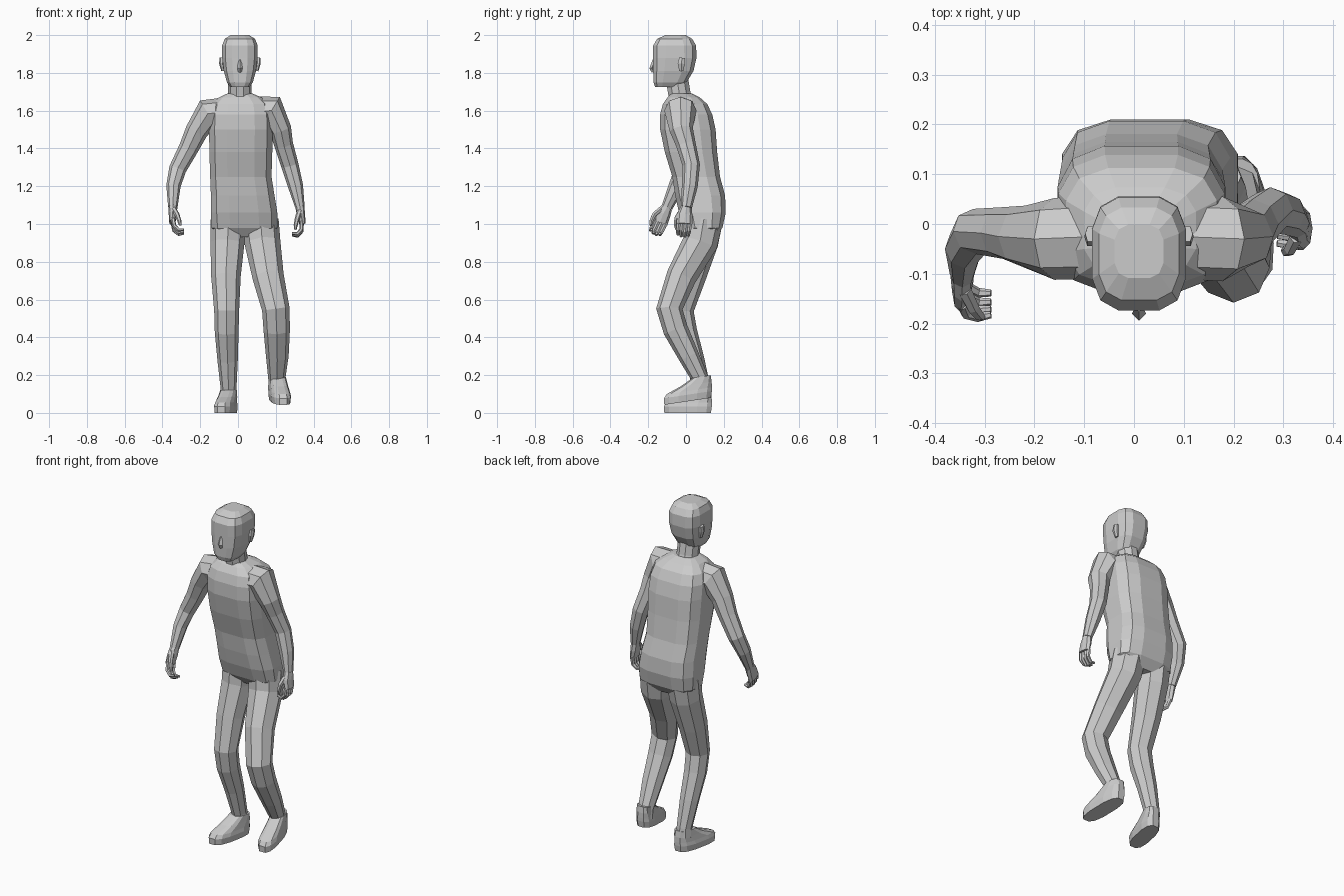
import bpy, bmesh
from math import sin, cos, tau
from mathutils import Vector as V


def skin(name, rings):
    """Bridge a list of vertex rings into a closed flat-shaded mesh."""
    bm = bmesh.new()
    loops = [[bm.verts.new(p) for p in r] for r in rings]
    n = len(loops[0])
    for a, b in zip(loops, loops[1:]):
        for i in range(n):
            j = (i + 1) % n
            bm.faces.new((a[i], a[j], b[j], b[i]))
    bm.faces.new(loops[0][::-1])
    bm.faces.new(loops[-1])
    bmesh.ops.recalc_face_normals(bm, faces=bm.faces)
    me = bpy.data.meshes.new(name)
    bm.to_mesh(me)
    bm.free()
    ob = bpy.data.objects.new(name, me)
    bpy.context.collection.objects.link(ob)
    return ob


def power(c, e):
    return abs(c) ** (2 / e) * (1 if c > 0 else -1)


def stack(name, rows, e=3, n=12, shift=0, slope=0):
    """Horizontal rings: (z, x centre, half width, y front, y back)."""
    rings = []
    for z, x, w, y0, y1 in rows:
        ring = []
        for i in range(n):
            a = tau * (i + .5) / n
            y = (y0 + y1) / 2 + (y1 - y0) / 2 * power(sin(a), e)
            ring.append((x + w * power(cos(a), e) + shift * (y - .08), y, z + slope * y))
        rings.append(ring)
    return skin(name, rings)


def limb(name, rows, n=8, ref=V((0, 1, 0))):
    """Rings across a path: (x, y, z, width radius, depth radius)."""
    pts = [V(r[:3]) for r in rows]
    rings = []
    for k, r in enumerate(rows):
        a = pts[k] - pts[k - 1] if k else pts[1] - pts[0]
        b = pts[k + 1] - pts[k] if k + 1 < len(pts) else a
        t = (a.normalized() + b.normalized()).normalized()
        v = (ref - t * ref.dot(t)).normalized()
        u = v.cross(t)
        rings.append([pts[k] + u * (r[3] * cos(tau * i / n)) + v * (r[-1] * sin(tau * i / n))
                      for i in range(n)])
    return skin(name, rings)


# Torso
stack("torso", [
    (.93, .035, .12, .03, .155), (.98, .035, .178, -.01, .195),
    (1.06, .032, .18, -.04, .213), (1.15, .025, .172, -.06, .21),
    (1.25, .015, .166, -.075, .183), (1.38, .015, .17, -.115, .168),
    (1.50, .015, .172, -.14, .16), (1.58, .015, .17, -.14, .142),
    (1.635, .015, .155, -.125, .115), (1.67, .012, .115, -.10, .075),
    (1.69, .01, .07, -.08, .035)], e=3.2)

# Neck and head
limb("neck", [(.01, -.025, 1.64, .07), (.01, -.035, 1.69, .062), (.01, -.05, 1.78, .062)], n=10)
stack("head", [
    (1.725, .01, .052, -.165, -.03), (1.75, .01, .07, -.174, .005),
    (1.81, .01, .087, -.176, .042), (1.88, .01, .096, -.176, .058),
    (1.945, .01, .096, -.176, .056), (1.98, .01, .082, -.155, .035),
    (2.0, .01, .05, -.11, 0)], e=3.2)
limb("nose", [(.01, -.168, 1.87, .008), (.01, -.18, 1.825, .014), (.01, -.172, 1.805, .01)], n=4)
for s, side in ((1, "left"), (-1, "right")):
    limb(side + "_ear", [(.01 + s * .09, -.025, 1.81, .008, .012),
                         (.01 + s * .098, -.025, 1.85, .012, .022),
                         (.01 + s * .098, -.02, 1.88, .01, .018)], n=6)

# Legs
limb("left_leg", [
    (.12, .095, 1.02, .095, .10), (.13, .075, .90, .095, .093), (.16, -.025, .72, .083, .08),
    (.20, -.088, .55, .073, .07), (.205, -.055, .44, .07, .066),
    (.208, .015, .30, .06, .055), (.205, .08, .17, .044, .044), (.205, .085, .12, .046, .045)])
limb("right_leg", [
    (-.05, .095, 1.02, .095, .10), (-.056, .08, .90, .09, .09), (-.064, .025, .72, .078, .08),
    (-.06, -.025, .54, .066, .066), (-.06, -.005, .43, .063, .064),
    (-.055, .045, .28, .054, .053), (-.05, .085, .13, .042, .045), (-.05, .09, .08, .044, .045)])

# Feet
for name, x, z, shift, slope in (("left_foot", .21, .06, -.15, .15), ("right_foot", -.05, 0, .2, 0)):
    stack(name, [
        (z, x, .05, -.118, .135), (z + .035, x, .054, -.12, .14), (z + .055, x, .05, -.105, .14),
        (z + .085, x, .046, -.03, .138), (z + .12, x, .042, .035, .132)],
        e=2.8, shift=shift, slope=slope)

# Arms
limb("left_arm", [
    (.09, -.025, 1.595, .08, .085), (.178, -.03, 1.60, .085, .085), (.225, -.025, 1.50, .058, .062),
    (.242, 0, 1.42, .05, .052), (.275, .028, 1.31, .046), (.305, .02, 1.20, .04, .042),
    (.328, .002, 1.09, .025, .03)])
limb("right_arm", [
    (-.07, -.025, 1.59, .08, .085), (-.16, -.03, 1.585, .08, .082), (-.22, -.025, 1.49, .06, .062),
    (-.262, -.018, 1.40, .052), (-.32, -.015, 1.29, .046), (-.342, -.05, 1.20, .038, .042),
    (-.345, -.10, 1.09, .025, .03)])


# Hands: palm, four curled fingers and a thumb
def hand(side, wrist, d, inward, across):
    w, d, i, s = V(wrist), V(d).normalized(), V(inward), V(across).normalized()

    def at(along, curl, spread):
        return tuple(w + d * along + i * curl + s * spread)

    limb(side + "_palm", [at(0, 0, 0) + (.024, .029), at(.04, 0, .003) + (.022, .04),
                          at(.09, -.003, 0) + (.017, .042)], ref=s)
    for k in range(4):
        q = (k - 1.5) * .02
        f = .9 + .1 * (k in (1, 2))
        limb(f"{side}_finger_{k + 1}", [
            at(.08, 0, q) + (.012,), at(.08 + .05 * f, .008, q) + (.011,),
            at(.08 + .075 * f, .032, q * .9) + (.010,),
            at(.08 + .07 * f, .058, q * .8) + (.007,)], n=6, ref=s)
    limb(side + "_thumb", [at(.025, .005, .025) + (.015,), at(.065, .022, .045) + (.013,),
                           at(.10, .034, .045) + (.011,), at(.125, .04, .038) + (.007,)], n=6, ref=s)


hand("left", (.328, .002, 1.09), (.12, -.12, -1), (-1, 0, 0), (0, -1, .1))
hand("right", (-.345, -.10, 1.09), (0, -.42, -.9), (1, 0, 0), (0, -.9, .42))
